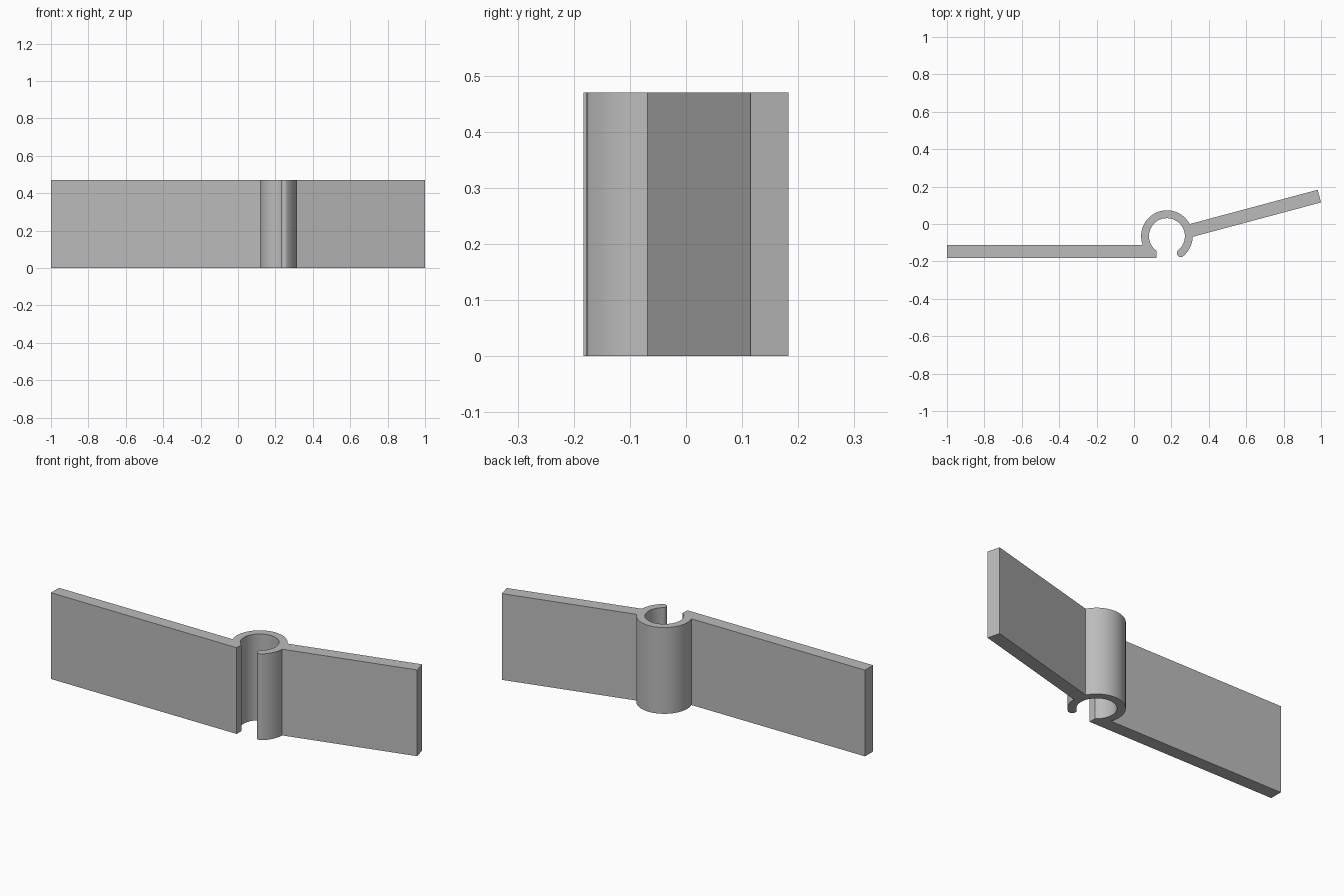
import bpy, bmesh, math
from mathutils import Vector

cube = bpy.data.objects.get("Cube")
if cube:
    bpy.data.objects.remove(cube)

HEIGHT = 0.47
THICK = 0.07                    # plate thickness
CENTRE = Vector((0.176, -0.065))
R_OUT, R_IN = 0.138, 0.096
PLATE_BOTTOM, PLATE_END = -0.183, 0.12
SLOPE = math.radians(15)
HOOK = math.radians(-51)        # where the hook's round tip sits


def arc(centre, radius, start, end, steps):
    """Points along an arc, both ends included."""
    angles = [start + (end - start) * i / steps for i in range(steps + 1)]
    return [centre + radius * Vector((math.cos(a), math.sin(a))) for a in angles]


def ring_angle(point, direction):
    """Angle at which a line from outside first meets the outer ring."""
    rel = point - CENTRE
    b = rel.dot(direction)
    hit = rel + direction * (-b - math.sqrt(b * b - rel.length_squared + R_OUT ** 2))
    return math.atan2(hit.y, hit.x)


# Corners of the sloping plate's free end
along = Vector((math.cos(SLOPE), math.sin(SLOPE)))
across = Vector((-along.y, along.x))
low_tip = Vector((1.0, 0.183 - THICK * math.cos(SLOPE)))
high_tip = low_tip + across * THICK

# Angles where the plates join the ring
high_join = ring_angle(high_tip, -along)
low_join = ring_angle(low_tip, -along)
left_top = Vector((-1.0, PLATE_BOTTOM + THICK))
left_join = ring_angle(left_top, Vector((1, 0))) % math.tau
mouth = math.tau - math.acos((PLATE_END - CENTRE.x) / R_IN)

# One continuous outline: straight plate, bore, hook tip, sloping plate, ring back
wall = (R_OUT - R_IN) / 2
tip_centre = CENTRE + (R_IN + wall) * Vector((math.cos(HOOK), math.sin(HOOK)))
outline = [Vector((-1.0, PLATE_BOTTOM)), Vector((PLATE_END, PLATE_BOTTOM))]
outline += arc(CENTRE, R_IN, mouth, HOOK, 56)
outline += arc(tip_centre, wall, HOOK - math.pi, HOOK, 14)[1:]
outline += arc(CENTRE, R_OUT, HOOK, low_join, 12)[1:]
outline += [low_tip, high_tip]
outline += arc(CENTRE, R_OUT, high_join, left_join, 44)
outline.append(left_top)

# Extrude the outline upward
bm = bmesh.new()
base = bm.faces.new([bm.verts.new((p.x, p.y, 0)) for p in outline])
top = bmesh.ops.extrude_face_region(bm, geom=[base], use_keep_orig=True)
bmesh.ops.translate(bm, vec=(0, 0, HEIGHT),
                    verts=[v for v in top["geom"] if isinstance(v, bmesh.types.BMVert)])
bmesh.ops.recalc_face_normals(bm, faces=bm.faces)
mesh = bpy.data.meshes.new("clip_hinge")
bm.to_mesh(mesh)
bm.free()
clip = bpy.data.objects.new("clip_hinge", mesh)
bpy.context.collection.objects.link(clip)

# Plain grey material
grey = bpy.data.materials.new("light grey")
grey.use_nodes = True
colour = (0.5, 0.5, 0.5, 1)
grey.diffuse_color = colour
grey.node_tree.nodes["Principled BSDF"].inputs["Base Color"].default_value = colour
mesh.materials.append(grey)

# Smooth curved walls, sharp corners
bpy.ops.object.select_all(action="DESELECT")
clip.select_set(True)
bpy.context.view_layer.objects.active = clip
bpy.ops.object.shade_smooth_by_angle(angle=math.radians(25))
